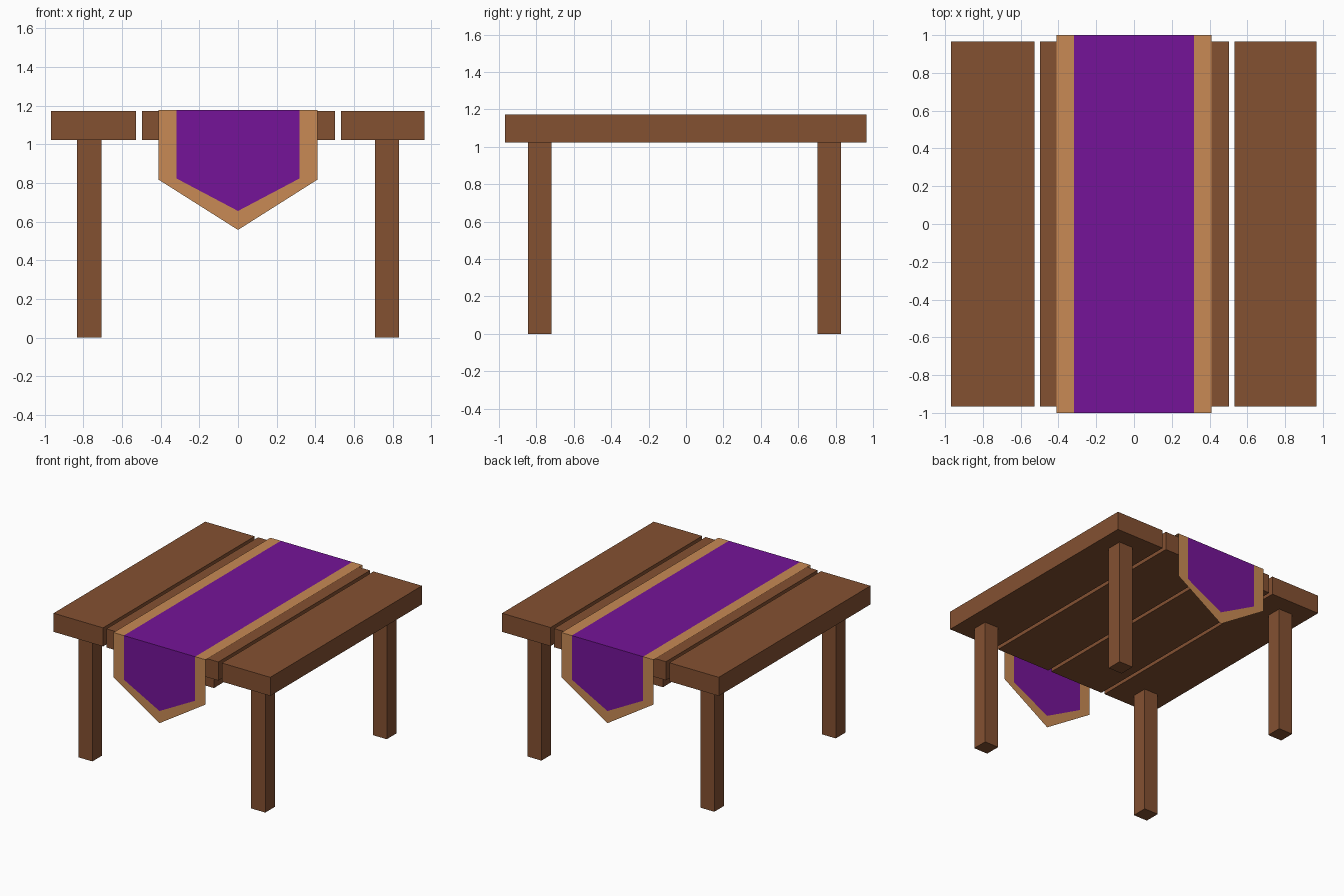
import bpy

if "Cube" in bpy.data.objects:
    bpy.data.objects.remove(bpy.data.objects["Cube"])


def material(name, color):
    m = bpy.data.materials.new(name)
    m.diffuse_color = (*color, 1)
    m.use_nodes = True
    m.node_tree.nodes["Principled BSDF"].inputs["Base Color"].default_value = m.diffuse_color
    return m


wood = material("wood", (0.231, 0.082, 0.031))
purple = material("purple_cloth", (0.178, 0.007, 0.314))
tan = material("tan_trim", (0.577, 0.254, 0.089))


def box(name, x0, x1, y0, y1, z0, z1):
    bpy.ops.mesh.primitive_cube_add(
        size=1, location=((x0 + x1) / 2, (y0 + y1) / 2, (z0 + z1) / 2))
    ob = bpy.context.object
    ob.name = name
    ob.scale = (x1 - x0, y1 - y0, z1 - z0)
    bpy.ops.object.transform_apply(location=False, rotation=False, scale=True)
    ob.data.materials.append(wood)


# Table top: four planks with narrow gaps
PLANK_BOTTOM, PLANK_TOP = 1.022, 1.172
planks = [(-0.968, -0.527), (-0.497, -0.013), (0.017, 0.502), (0.533, 0.965)]
for i, (x0, x1) in enumerate(planks):
    box(f"plank_{i + 1}", x0, x1, -0.967, 0.965, PLANK_BOTTOM, PLANK_TOP)

# Four square legs
for side, x in (("left", -0.77), ("right", 0.772)):
    for end, y in (("front", -0.782), ("back", 0.766)):
        box(f"{end}_{side}_leg", x - 0.0625, x + 0.0625,
            y - 0.0625, y + 0.0625, 0, PLANK_BOTTOM)

# Table runner: thin cloth, flat on top with a pointed drape at each end
IN, OUT, TOP = 0.318, 0.411, 1.178
cloth_drop = [(-IN, TOP), (-IN, 0.823), (0, 0.655), (IN, 0.823), (IN, TOP)]
trim_drop = [(-OUT, TOP), (-OUT, 0.817), (0, 0.557), (OUT, 0.817), (OUT, TOP)]


def sheet(name, verts, faces, mat):
    me = bpy.data.meshes.new(name)
    me.from_pydata(verts, [], faces)
    me.materials.append(mat)
    bpy.context.collection.objects.link(bpy.data.objects.new(name, me))


def drape(points, y):
    return [(x, y, z) for x, z in points]


# Purple centre: front drape, back drape, and top joining them
sheet("runner_cloth", drape(cloth_drop, -1) + drape(cloth_drop, 1),
      [(0, 1, 2, 3, 4), (9, 8, 7, 6, 5), (0, 4, 9, 5)], purple)

# Tan border: strips around both drapes and along both sides of the top
verts, faces = [], []
for y in (-1, 1):
    b = len(verts)
    verts += drape(trim_drop, y) + drape(cloth_drop, y)
    for i in range(4):
        f = (b + i, b + i + 1, b + i + 6, b + i + 5)
        faces.append(f if y < 0 else f[::-1])
faces += [(0, 5, 15, 10), (9, 4, 14, 19)]
sheet("runner_border", verts, faces, tan)
